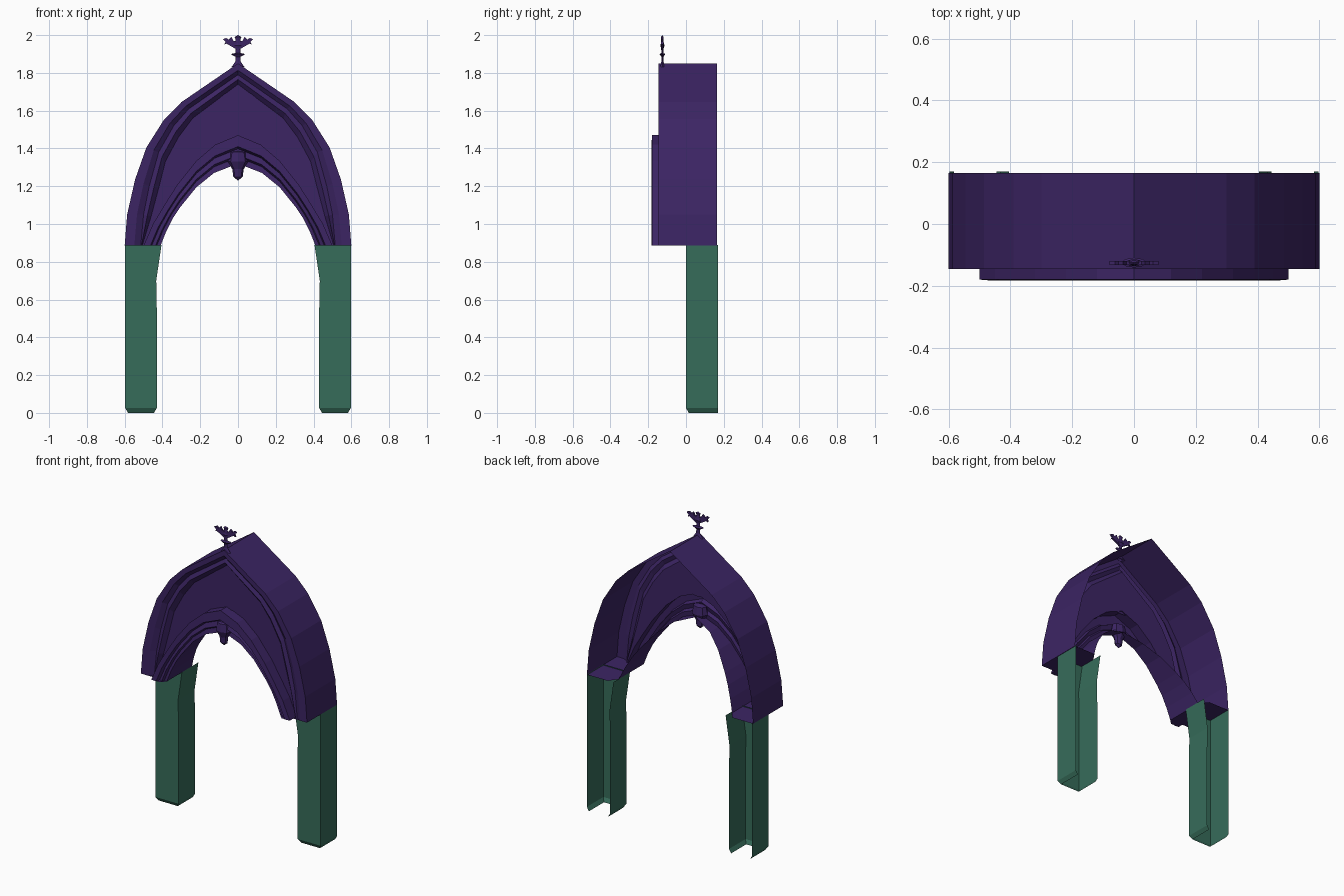
import bpy, bmesh, math
from mathutils import Vector

cube = bpy.data.objects.get("Cube")
if cube:
    bpy.data.objects.remove(cube)


def material(name, rgb):
    m = bpy.data.materials.new(name)
    m.use_nodes = True
    m.diffuse_color = (*rgb, 1)
    m.node_tree.nodes["Principled BSDF"].inputs["Base Color"].default_value = (*rgb, 1)
    return m


PURPLE = material("deep purple", (0.045, 0.018, 0.127))
GREEN = material("dull green", (0.037, 0.150, 0.102))


def make(name, bm, mat, mirror=False):
    bmesh.ops.remove_doubles(bm, verts=bm.verts, dist=0.0005)
    bmesh.ops.recalc_face_normals(bm, faces=bm.faces)
    me = bpy.data.meshes.new(name)
    bm.to_mesh(me)
    bm.free()
    me.materials.append(mat)
    ob = bpy.data.objects.new(name, me)
    bpy.context.collection.objects.link(ob)
    if mirror:
        ob.modifiers.new("mirror", 'MIRROR').use_clip = True
    return ob


def loft(bm, rows):
    """Bridge successive open rows of points with quads."""
    vs = [[bm.verts.new(p) for p in row] for row in rows]
    for a, b in zip(vs, vs[1:]):
        for i in range(len(a) - 1):
            bm.faces.new((a[i], a[i + 1], b[i + 1], b[i]))


def at(curve, y):
    return [(x, y, z) for x, z in curve]


def blend(a, b, t):
    return [(p[0] + (q[0] - p[0]) * t, p[1] + (q[1] - p[1]) * t) for p, q in zip(a, b)]


# Half profiles, apex to foot
FOOT = 0.885
outer = [(0, 1.85), (.30, 1.645), (.39, 1.555), (.485, 1.405), (.545, 1.235), (.587, 1.05), (.60, FOOT)]
frame = [(0, 1.79), (.26, 1.61), (.34, 1.52), (.42, 1.38), (.47, 1.20), (.50, 1.05), (.515, FOOT)]
field = [(0, 1.74), (.24, 1.56), (.315, 1.46), (.385, 1.33), (.42, 1.19), (.46, 1.04), (.507, FOOT)]
hood = [(0, 1.47), (.12, 1.42), (.22, 1.335), (.32, 1.21), (.39, 1.10), (.45, 1.0), (.50, FOOT)]
opening = [(0, 1.32), (.127, 1.27), (.22, 1.195), (.305, 1.09), (.345, 1.03), (.38, .96), (.41, FOOT)]

# Arch shell: roof, front frame and recessed field
bm = bmesh.new()
loft(bm, [at(outer, .165), at(outer, -.145), at(blend(outer, frame, .6), -.145),
          at(frame, -.125), at(blend(frame, field, .5), -.135), at(field, -.11),
          at(hood, -.11)])
make("arch_shell", bm, PURPLE, True)

# Stepped hood moulding round the opening, with a reveal deepening to the feet
bm = bmesh.new()
reveal = [(x, -.10 + .21 * (x / .41) ** 1.5, z) for x, z in opening]
steps = [(0, -.11), (0, -.18), (.4, -.183), (.48, -.155), (.7, -.165), (.78, -.145), (1, -.15)]
loft(bm, [at(blend(hood, opening, t), y) for t, y in steps] + [reveal])
make("hood_moulding", bm, PURPLE, True)

# Flat bases under the arch feet
bm = bmesh.new()
base = [(.60, .165), (.60, -.145), (.50, -.145), (.50, -.18), (.44, -.18), (.41, -.15), (.41, .11), (.45, .165)]
bm.faces.new([bm.verts.new((x, y, FOOT)) for x, y in base])
make("arch_foot", bm, PURPLE, True)

# Round plaque in the field
bm = bmesh.new()
rim = bmesh.ops.create_circle(bm, cap_ends=True, radius=.13, segments=32)["verts"]
for v in rim:
    v.co = Vector((v.co.x, -.116, 1.58 + v.co.y))
make("round_plaque", bm, PURPLE)


def lathe(name, profile, sides, y, flat=1.0):
    bm = bmesh.new()
    rows = []
    for r, z in profile:
        angles = [2 * math.pi * i / sides for i in range(sides + 1)]
        rows.append([(r * math.cos(a), y + flat * r * math.sin(a), z) for a in angles])
    loft(bm, rows)
    return make(name, bm, PURPLE)


# Pendant under the apex
lathe("pendant", [(.0, 1.39), (.045, 1.38), (.055, 1.33), (.03, 1.29), (.025, 1.25), (0, 1.23)], 8, -.145, .7)

# Thin finial: flattened stem with leafy branches
lathe("finial_stem", [(.035, 1.83), (.014, 1.86), (.013, 1.885), (.04, 1.90), (.012, 1.905),
                      (.012, 1.925), (.028, 1.945), (.02, 1.955), (.012, 1.975), (.018, 1.99), (0, 2.0)],
      8, -.125, .4)
bm = bmesh.new()
leaf = [(0, 1.92), (.035, 1.94), (.06, 1.955), (.072, 1.95), (.066, 1.965), (.08, 1.978),
        (.062, 1.985), (.05, 1.975), (.035, 1.99), (.025, 1.97), (0, 1.965)]
face = bm.faces.new([bm.verts.new(p) for p in at(leaf, -.132)])
new = bmesh.ops.extrude_face_region(bm, geom=[face])["geom"]
bmesh.ops.translate(bm, vec=(0, .012, 0), verts=[v for v in new if isinstance(v, bmesh.types.BMVert)])
make("finial_leaves", bm, PURPLE, True)

# Pillars: channels open at the back, tapered at the bottom, flared inside at the top
bm = bmesh.new()
rows = []
for z, inner, inset in [(0, .43, .015), (.025, .43, 0), (.55, .43, 0), (.70, .433, 0), (.89, .405, 0)]:
    o, i, f = .597 - inset, inner + inset, inset
    rows.append([(o, .17, z), (o, f, z), (i, f, z), (i, .17, z)])
loft(bm, rows)
make("pillar", bm, GREEN, True)
